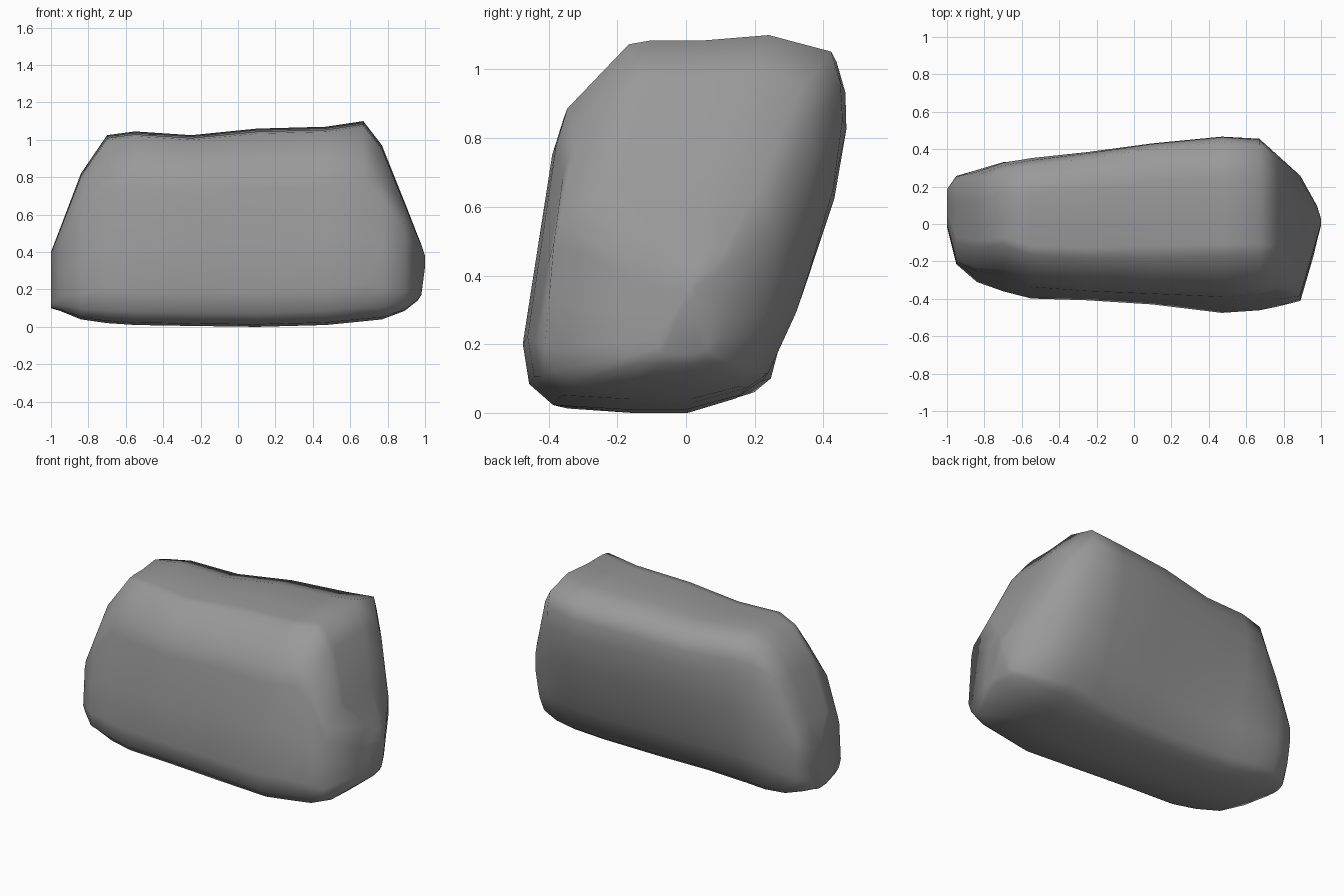
import bpy, bmesh

# Rounded unit cross-section: u runs front to back, v runs bottom to top
PROFILE = [(0, .18), (0, .42), (0, .7), (.02, .8), (.2, .975), (.27, .985), (.45, .985),
           (.68, 1), (.91, .955), (.97, .87), (1.01, .77), (1.04, .58), (1.03, .36),
           (1.02, .25), (.97, .08), (.9, .04), (.7, 0), (.45, 0), (.16, .012), (.05, .07)]

# Slices along x: x, front y (bottom, top), back y (bottom, top), z low, z high
SLICES = [
    (-1.0, -.02, .0, .13, .20, .10, .40),
    (-.95, -.22, -.19, .21, .26, .085, .53),
    (-.84, -.33, -.22, .25, .28, .04, .82),
    (-.70, -.39, -.22, .26, .34, .02, 1.025),
    (-.55, -.42, -.30, .23, .38, .01, 1.045),
    (-.25, -.425, -.33, .20, .43, .005, 1.025),
    (.10, -.45, -.34, .20, .49, 0, 1.06),
    (.47, -.505, -.34, .22, .53, .01, 1.07),
    (.67, -.49, -.33, .24, .51, .03, 1.10),
    (.77, -.47, -.31, .22, .40, .04, .97),
    (.89, -.42, -.37, .18, .27, .085, .67),
    (.96, -.18, -.13, .09, .14, .14, .49),
    (.98, -.09, -.06, .06, .10, .17, .44),
    (1.0, -.01, .0, .02, .03, .32, .38),
]

bm = bmesh.new()
rings = []
for x, fb, ft, bb, bt, z0, z1 in SLICES:
    ring = []
    for u, v in PROFILE:
        front = fb + (ft - fb) * v
        back = bb + (bt - bb) * v
        ring.append(bm.verts.new((x, front + (back - front) * u, z0 + (z1 - z0) * v)))
    rings.append(ring)

# Skin between slices, then close both ends
n = len(PROFILE)
for a, b in zip(rings, rings[1:]):
    for i in range(n):
        j = (i + 1) % n
        bm.faces.new((a[i], a[j], b[j], b[i]))
bm.faces.new(rings[0])
bm.faces.new(rings[-1])
bmesh.ops.recalc_face_normals(bm, faces=bm.faces[:])
for f in bm.faces:
    f.smooth = True

mesh = bpy.data.meshes.new("boulder")
bm.to_mesh(mesh)
bm.free()
boulder = bpy.data.objects.new("boulder", mesh)
bpy.context.collection.objects.link(boulder)

# Dark grey stone
stone = bpy.data.materials.new("stone")
stone.diffuse_color = (.32, .32, .32, 1)
mesh.materials.append(stone)
